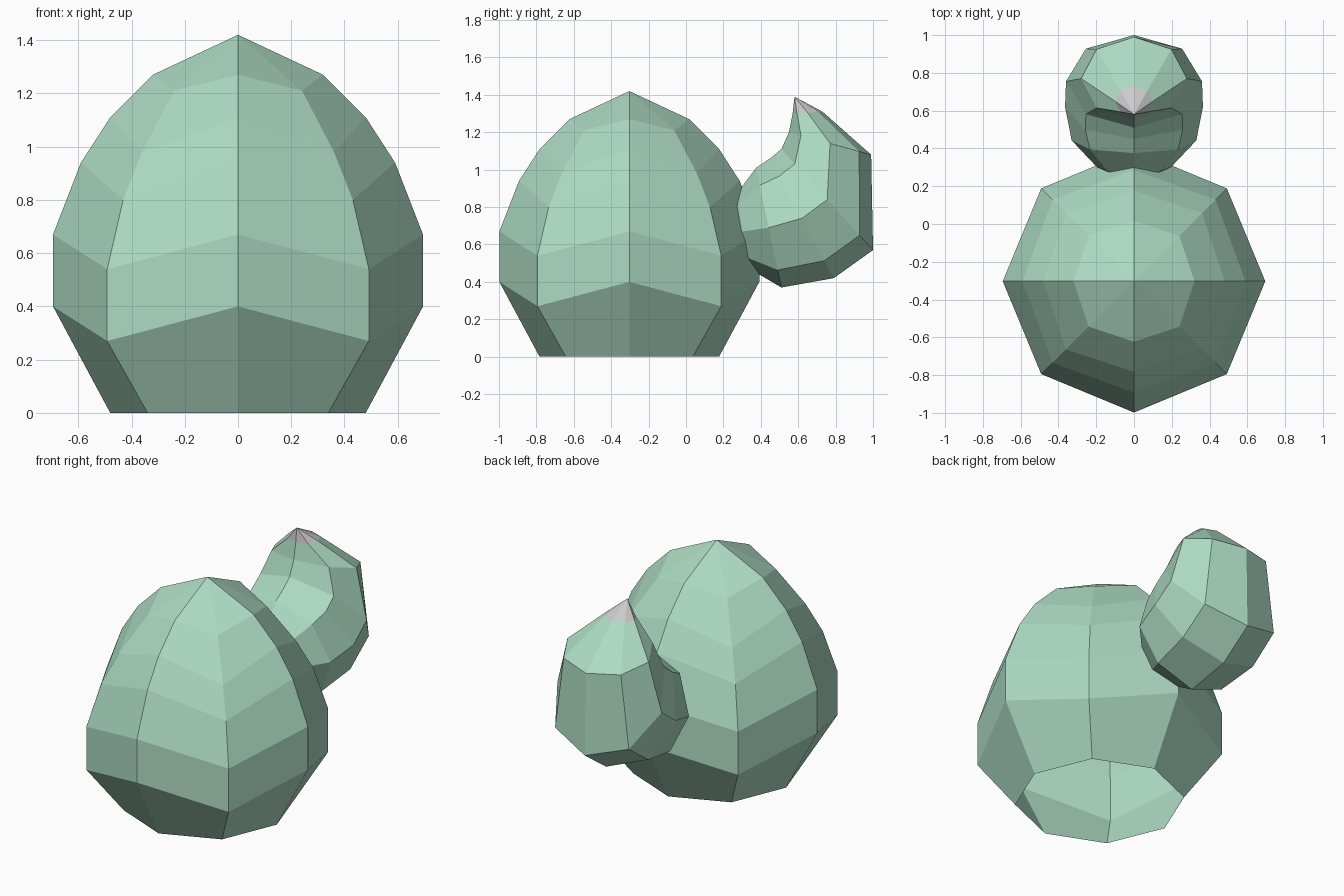
import bpy, bmesh, math
from mathutils import Vector

if "Cube" in bpy.data.objects:
    bpy.data.objects.remove(bpy.data.objects["Cube"])

N = 8


def material(name, rgb):
    m = bpy.data.materials.new(name)
    m.diffuse_color = (*rgb, 1)
    m.use_nodes = True
    m.node_tree.nodes["Principled BSDF"].inputs["Base Color"].default_value = m.diffuse_color
    return m


green = material("soft_green", (0.42, 0.71, 0.55))
white = material("pale_tip", (0.85, 0.88, 0.85))


def loft(name, rings, mats, end=None, start=None, pale_end=False):
    """Skin 8-point rings, optionally closing either end to a point."""
    bm = bmesh.new()
    vs = [[bm.verts.new(p) for p in r] for r in rings]
    for a, b in zip(vs, vs[1:]):
        for i in range(N):
            j = (i + 1) % N
            bm.faces.new((a[i], a[j], b[j], b[i]))
    for point, ring, pale in ((start, vs[0], False), (end, vs[-1], pale_end)):
        if point:
            tip = bm.verts.new(point)
            for i in range(N):
                f = bm.faces.new((ring[i], ring[(i + 1) % N], tip))
                f.material_index = 1 if pale else 0
    bmesh.ops.recalc_face_normals(bm, faces=bm.faces)
    me = bpy.data.meshes.new(name)
    bm.to_mesh(me)
    bm.free()
    for m in mats:
        me.materials.append(m)
    ob = bpy.data.objects.new(name, me)
    bpy.context.collection.objects.link(ob)


# Body: egg with zig-zag rings (axis corners sit higher than diagonal ones), open base
axis = [(.48, 0), (.695, .4), (.695, .67), (.59, .94), (.48, 1.11), (.32, 1.27)]
diag = [(.48, 0), (.695, .27), (.695, .54), (.61, .8), (.51, .98), (.34, 1.21)]
body_rings = []
for pair in zip(axis, diag):
    ring = []
    for i in range(N):
        r, z = pair[i % 2]
        t = i * math.tau / N
        ring.append((r * math.cos(t), -.303 + r * math.sin(t), z))
    body_rings.append(ring)
loft("body", body_rings, [green], end=(0, -.303, 1.42))

# Tail: curled octagonal sections given as inner (y, z), outer (y, z), half width
sections = [((.27, .87), (.34, .47), .20),
            ((.375, 1.01), (.51, .37), .33),
            ((.45, 1.06), (.79, .42), .365),
            ((.51, 1.11), (1.0, .57), .36),
            ((.55, 1.20), (.99, 1.08), .28),
            ((.57, 1.30), (.73, 1.31), .10)]
tail_rings = []
for inner, outer, w in sections:
    a, b = Vector((0, *inner)), Vector((0, *outer))
    ring = []
    for i in range(N):
        t = i * math.tau / N
        p = a.lerp(b, (1 - math.cos(t)) / 2)
        ring.append(p + Vector((w * math.sin(t), 0, 0)))
    tail_rings.append(ring)
loft("tail", tail_rings, [green, white], end=(0, .58, 1.39),
     start=(0, .18, .66), pale_end=True)
